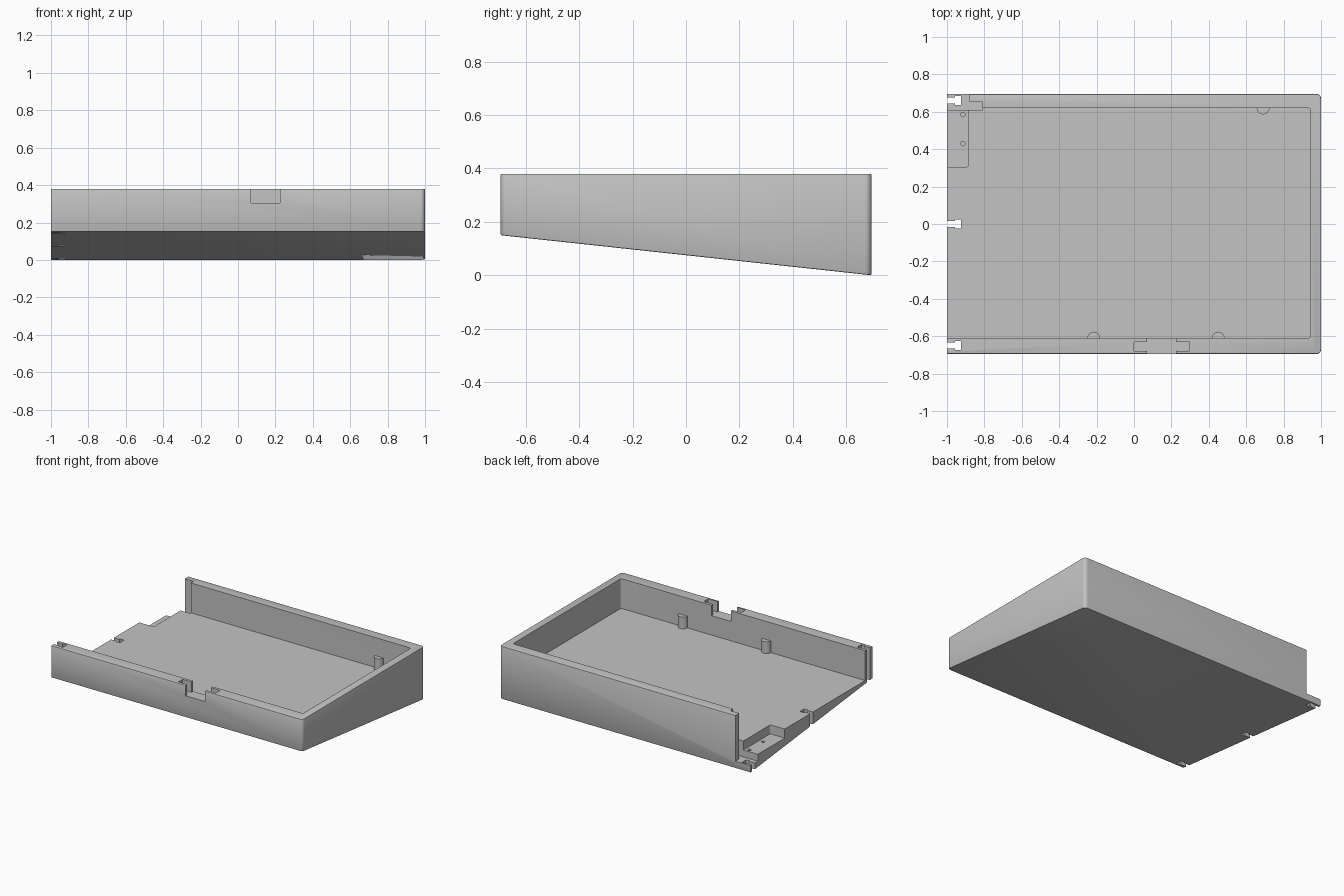
import bpy, bmesh, math

old = bpy.data.objects.get("Cube")
if old:
    bpy.data.objects.remove(old, do_unlink=True)

grey = bpy.data.materials.new("light_grey")
grey.use_nodes = True
colour = (0.55, 0.55, 0.55, 1)
grey.diffuse_color = colour
grey.node_tree.nodes["Principled BSDF"].inputs["Base Color"].default_value = colour

HALF_Y = 0.695
TOP = 0.38
FLOOR = 0.165
INNER_FRONT, INNER_BACK = -0.61, 0.62


def finish(bm, name):
    bmesh.ops.recalc_face_normals(bm, faces=bm.faces)
    mesh = bpy.data.meshes.new(name)
    bm.to_mesh(mesh)
    bm.free()
    mesh.materials.append(grey)
    obj = bpy.data.objects.new(name, mesh)
    bpy.context.collection.objects.link(obj)
    return obj


def box_mesh(x, y, z):
    bm = bmesh.new()
    bmesh.ops.create_cube(bm, size=1)
    for v in bm.verts:
        v.co = [r[0] if c < 0 else r[1] for c, r in zip(v.co, (x, y, z))]
    return bm


def round_corners(bm, radius, sign=1):
    """Round the upright edges on one end of a box."""
    edges = [e for e in bm.edges
             if abs(e.verts[0].co.z - e.verts[1].co.z) > 0.05
             and all(v.co.x * sign > 0 for v in e.verts)
             and abs(e.verts[0].co.y - e.verts[1].co.y) < 0.001]
    bmesh.ops.bevel(bm, geom=edges, offset=radius, segments=5, profile=0.5, affect='EDGES')


def cylinder(x, y, z, radius):
    bm = bmesh.new()
    bmesh.ops.create_cone(bm, cap_ends=True, segments=24, radius1=radius,
                          radius2=radius, depth=z[1] - z[0])
    bmesh.ops.translate(bm, verts=bm.verts, vec=(x, y, (z[0] + z[1]) / 2))
    return bm


def combine(bm, operation='DIFFERENCE'):
    tool = finish(bm, "helper")
    tool.hide_render = True
    mod = case.modifiers.new("cut", 'BOOLEAN')
    mod.operation = operation
    mod.solver = 'EXACT'
    mod.object = tool
    bpy.context.view_layer.objects.active = case
    bpy.ops.object.modifier_apply(modifier=mod.name)
    bpy.data.objects.remove(tool, do_unlink=True)


def cut(x, y, z):
    combine(box_mesh(x, y, z))


# wedge-shaped outer body with rounded closed end and softened rims
bm = box_mesh((-1, 1), (-HALF_Y, HALF_Y), (0, TOP))
for v in bm.verts:
    if v.co.z < 0.1 and v.co.y < 0:
        v.co.z = 0.15
round_corners(bm, 0.025)
bm.normal_update()
rim = [e for e in bm.edges
       if len(e.link_faces) == 2
       and any(abs(f.normal.z) > 0.9 for f in e.link_faces)
       and not all(v.co.x < -0.99 for v in e.verts)]
bmesh.ops.bevel(bm, geom=rim, offset=0.005, segments=2, profile=0.5, affect='EDGES')
case = finish(bm, "case_half")

# cavity open towards the joining end
bm = box_mesh((-1.2, 0.945), (INNER_FRONT, INNER_BACK), (FLOOR, 0.6))
round_corners(bm, 0.015)
combine(bm)

# half-round pegs against the long walls
for x, y in ((0.69, INNER_BACK), (-0.215, INNER_FRONT), (0.45, INNER_FRONT)):
    combine(cylinder(x, y, (FLOOR - 0.01, 0.25), 0.034), 'UNION')

# stepped lap at the end of the back wall
cut((-1.2, -0.88), (0.61, 0.8), (0.05, 0.6))
cut((-1.2, -0.81), (0.61, 0.652), (0.05, 0.6))

# shallow pocket with two screw holes
bm = box_mesh((-1.2, -0.885), (0.305, 0.63), (0.10, 0.6))
round_corners(bm, 0.012, -1)
combine(bm)
for y in (0.43, 0.585):
    combine(cylinder(-0.915, y, (0.065, 0.2), 0.012))

# keyed connector slots along the joining end
for y in (-0.65, 0, 0.66):
    cut((-1.2, -0.95), (y - 0.016, y + 0.016), (-0.2, 0.6))
    cut((-0.956, -0.925), (y - 0.024, y + 0.024), (-0.2, 0.6))

# port opening in the front wall with a groove on each side
cut((0.07, 0.225), (-0.8, -0.6), (0.305, 0.6))
cut((0, 0.298), (-0.678, -0.63), (0.305, 0.6))

# smooth curved corners, crisp edges
bpy.ops.object.select_all(action='DESELECT')
case.select_set(True)
bpy.context.view_layer.objects.active = case
bpy.ops.object.shade_smooth_by_angle(angle=math.radians(30))
